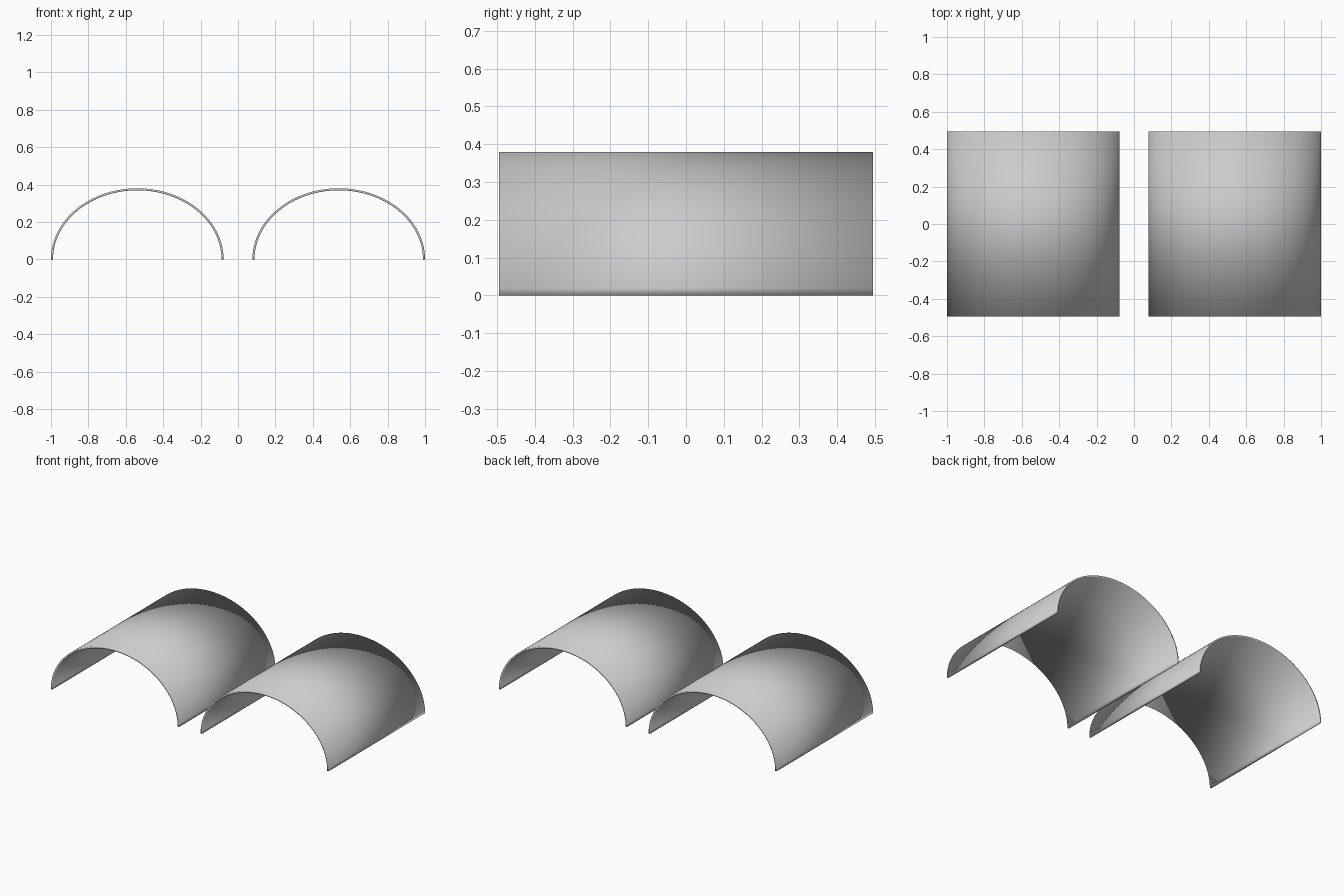
import bpy
import bmesh
from math import sin, cos, pi

cube = bpy.data.objects.get("Cube")
if cube:
    bpy.data.objects.remove(cube, do_unlink=True)

INNER_X, OUTER_X = 0.077, 1.0
HEIGHT = 0.38
HALF_DEPTH = 0.495
WALL = 0.011
SEGMENTS = 64

grey = bpy.data.materials.new("light_grey")
grey.use_nodes = True
colour = (0.6, 0.6, 0.6, 1.0)
grey.diffuse_color = colour
grey.node_tree.nodes["Principled BSDF"].inputs["Base Color"].default_value = colour


def arched_shell(name, centre_x):
    """Half-elliptical tunnel, open at both ends, thickened inwards."""
    radius_x = (OUTER_X - INNER_X) / 2
    bm = bmesh.new()
    rows = []
    for i in range(SEGMENTS + 1):
        angle = pi * i / SEGMENTS
        x, z = centre_x + radius_x * cos(angle), HEIGHT * sin(angle)
        rows.append([bm.verts.new((x, y, z)) for y in (-HALF_DEPTH, HALF_DEPTH)])
    for (a, b), (d, c) in zip(rows, rows[1:]):
        bm.faces.new((a, b, c, d)).smooth = True
    mesh = bpy.data.meshes.new(name)
    bm.to_mesh(mesh)
    bm.free()
    mesh.materials.append(grey)
    shell = bpy.data.objects.new(name, mesh)
    bpy.context.collection.objects.link(shell)
    # Wall thickness; shading stays smooth over the rims
    wall = shell.modifiers.new("wall", "SOLIDIFY")
    wall.thickness = WALL
    wall.offset = -1
    return shell


# Two matching shells side by side
for side, sign in (("left", 1), ("right", -1)):
    arched_shell(side + "_arched_shell", sign * (INNER_X + OUTER_X) / 2)
